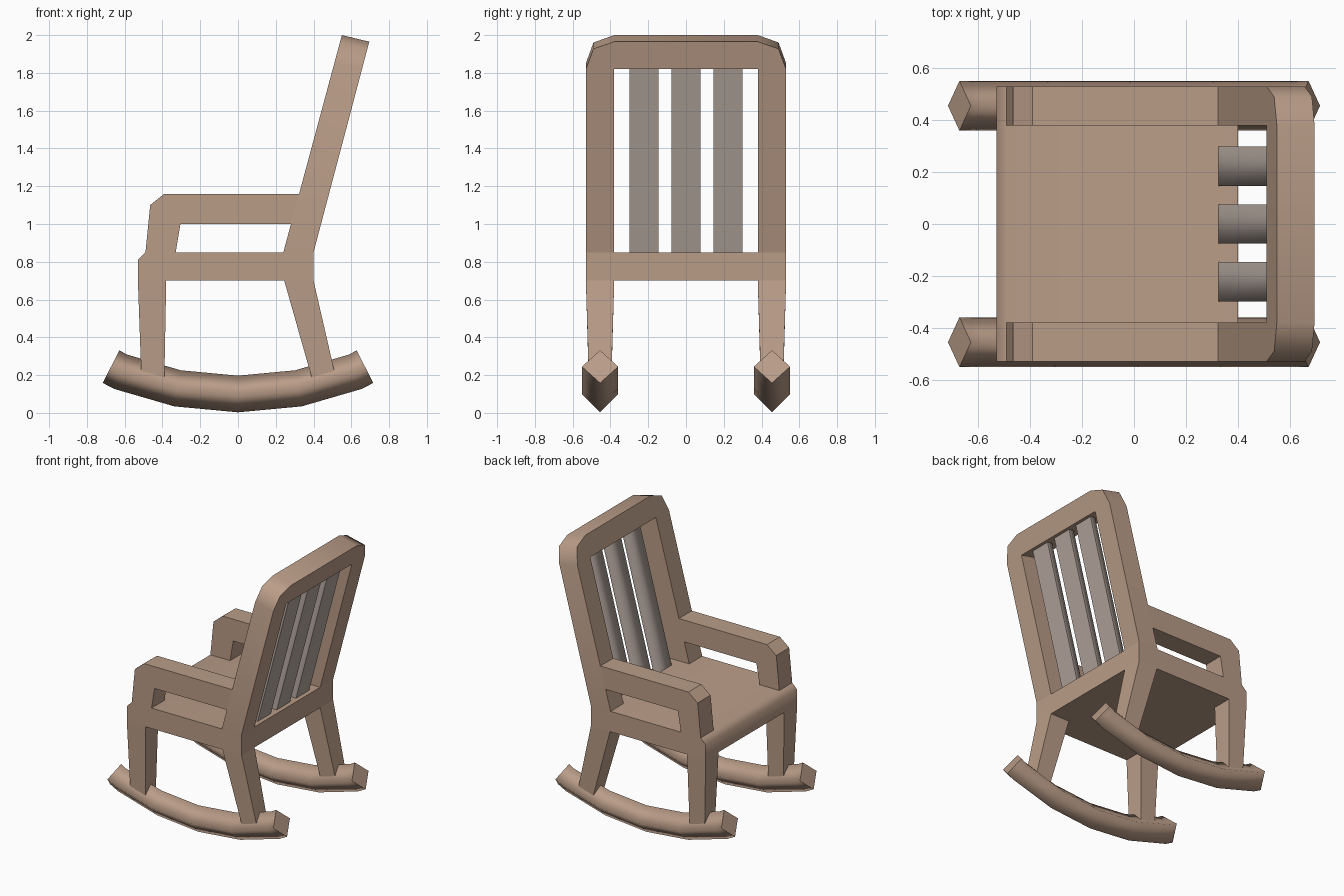
import bpy, bmesh, math
from mathutils import Vector

cube = bpy.data.objects.get("Cube")
if cube:
    bpy.data.objects.remove(cube, do_unlink=True)


def material(name, rgb):
    m = bpy.data.materials.new(name)
    m.use_nodes = True
    m.diffuse_color = (*rgb, 1)
    m.node_tree.nodes["Principled BSDF"].inputs["Base Color"].default_value = (*rgb, 1)
    return m


wood = material("warm_wood", (0.49, 0.335, 0.245))
grey_wood = material("grey_wood", (0.45, 0.38, 0.34))


def loft(name, rings, mat, smooth_angle=30, flat_sides=()):
    """Skin matching rings of points and cap both ends with flat faces."""
    bm = bmesh.new()
    loops = [[bm.verts.new(p) for p in ring] for ring in rings]
    n = len(loops[0])
    for a, b in zip(loops, loops[1:]):
        for i in range(n):
            j = (i + 1) % n
            face = bm.faces.new((a[i], a[j], b[j], b[i]))
            face.smooth = i not in flat_sides
    bm.faces.new(loops[0])
    bm.faces.new(loops[-1])
    bmesh.ops.recalc_face_normals(bm, faces=bm.faces)
    for e in bm.edges:
        flat = any(not f.smooth for f in e.link_faces)
        e.smooth = not flat and e.calc_face_angle(0) < math.radians(smooth_angle)
    mesh = bpy.data.meshes.new(name)
    bm.to_mesh(mesh)
    bm.free()
    mesh.materials.append(mat)
    ob = bpy.data.objects.new(name, mesh)
    bpy.context.scene.collection.objects.link(ob)
    return ob


def slab(name, profile, y0, y1, mat, smooth_angle=30):
    """Extrude an (x, z) profile across y."""
    return loft(name, [[(x, y, z) for x, z in profile] for y in (y0, y1)], mat, smooth_angle)


# Seat with a softened front edge
W, IN = 0.53, 0.38
slab("seat", [(-0.53, 0.7), (-0.53, 0.81), (-0.49, 0.85), (0.4, 0.85), (0.4, 0.7)],
     -W, W, wood, 60)

# Leaning back frame: s runs up the lean, d from front to back


def lean(y, s, d):
    front = Vector((0.24 + 0.31 * s, y, 0.85 + 1.15 * s))
    back = Vector((0.40 + 0.295 * s, y, 0.85 + 1.115 * s))
    return front.lerp(back, d)


half = [(IN, 0), (W, 0), (W, 0.87), (0.49, 0.966), (IN, 1)]
outline = half + [(-y, s) for y, s in reversed(half)] + [(-IN, 0.87), (IN, 0.87)]
loft("back_frame", [[lean(y, s, d) for y, s in outline] for d in (0, 1)], wood, 62)

# Three slats with soft fronts and flat backs
for label, y in (("right", -0.222), ("middle", 0), ("left", 0.222)):
    section = [(y - 0.076, 0.53), (y + 0.076, 0.53), (y + 0.076, 0.8), (y - 0.076, 0.8)]
    loft(f"{label}_back_slat", [[lean(yy, s, d) for yy, d in section] for s in (0, 0.9)],
         grey_wood, 180, flat_sides=(2,))

# Rocker centre line, as (x, z, tilt in degrees), mirrored front to back
half_path = [(0.32, 0.13, 10), (0.622, 0.218, 20), (0.672, 0.245, 27)]
path = [(-x, z, -a) for x, z, a in reversed(half_path)] + [(0, 0.1, 0)] + half_path


def diamond(x, z, tilt, y):
    a = math.radians(tilt)
    up = Vector((-math.sin(a), 0, math.cos(a))) * 0.097
    side = Vector((0, 0.096, 0))
    c = Vector((x, y, z))
    return [c + up, c + side, c - up, c - side]


def leg(name, top, bottom, y):
    """Tapered leg from the seat underside into the rocker."""
    rings = []
    for (xa, xb, za, zb), h in ((top, 0.075), (bottom, 0.06)):
        rings.append([(xa, y - h, za), (xb, y - h, zb), (xb, y + h, zb), (xa, y + h, za)])
    loft(name, rings, wood)


# Arms, legs and rockers on each side
arm = [(-0.49, 0.85), (-0.465, 1.1), (-0.39, 1.16), (0.324, 1.16),
       (0.281, 1.0), (-0.305, 1.0), (-0.33, 0.85)]
for label, s in (("front", -1), ("rear", 1)):
    y = s * 0.455
    slab(f"{label}_side_arm", arm, y - 0.075, y + 0.075, wood)
    leg(f"{label}_side_fore_leg", (-0.53, -0.38, 0.7, 0.7), (-0.512, -0.39, 0.2, 0.17), y)
    leg(f"{label}_side_hind_leg", (0.245, 0.4, 0.7, 0.7), (0.395, 0.515, 0.17, 0.2), y)
    loft(f"{label}_side_rocker", [diamond(*p, y) for p in path], wood, 180)
